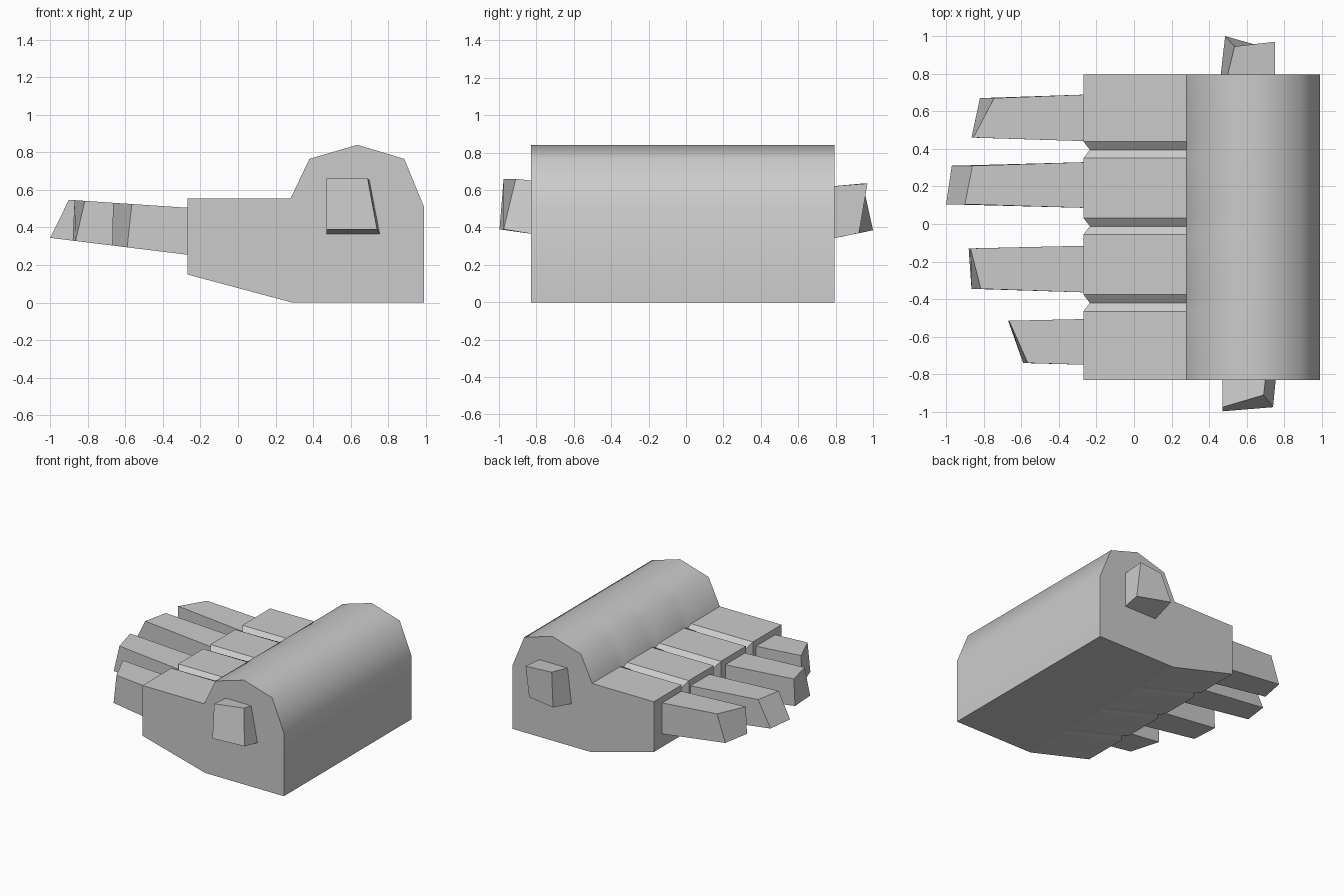
import bpy, bmesh, math

cube = bpy.data.objects.get("Cube")
if cube:
    bpy.data.objects.remove(cube, do_unlink=True)

grey = bpy.data.materials.new("plain grey")
grey.use_nodes = True
grey.diffuse_color = (0.6, 0.6, 0.6, 1)
grey.node_tree.nodes["Principled BSDF"].inputs["Base Color"].default_value = (0.6, 0.6, 0.6, 1)


def loft(name, rings, smooth_segments=()):
    """Skin a row of matching rings, cap both ends and smooth chosen strips."""
    bm = bmesh.new()
    rows = [[bm.verts.new(p) for p in ring] for ring in rings]
    n = len(rows[0])
    for a, b in zip(rows, rows[1:]):
        for i in range(n):
            j = (i + 1) % n
            face = bm.faces.new((a[i], a[j], b[j], b[i]))
            face.smooth = i in smooth_segments
    bm.faces.new(rows[0])
    bm.faces.new(rows[-1])
    bmesh.ops.recalc_face_normals(bm, faces=bm.faces)
    for edge in bm.edges:
        edge.smooth = edge.calc_face_angle(0) < math.radians(60)
    mesh = bpy.data.meshes.new(name)
    bm.to_mesh(mesh)
    bm.free()
    mesh.materials.append(grey)
    obj = bpy.data.objects.new(name, mesh)
    bpy.context.collection.objects.link(obj)
    return obj


# Foot body: side profile swept across, pinched where the toes divide
def body_ring(y, groove=0):
    front, top = -0.27 + 0.035 * groove, 0.555
    profile = [(front, 0.15), (0.29, 0), (0.99, 0), (0.99, 0.51), (0.885, 0.765),
               (0.635, 0.84), (0.38, 0.765), (0.28, top - 0.02 * groove),
               (front, top - 0.05 * groove)]
    return [(x, y, z) for x, z in profile]


rings = [body_ring(0.795)]
for y in (0.395, -0.012, -0.42):
    rings += [body_ring(y + 0.045), body_ring(y, 1), body_ring(y - 0.045)]
rings.append(body_ring(-0.83))
loft("foot_body", rings, smooth_segments=(2, 3, 4, 5, 6))


# Toes: base sides, tip sides, then tip x as top and bottom at each side
def toe(name, base, tip, top_x, bottom_x):
    def top(x):
        return 0.505 - (x + 0.27) * 0.067

    def bottom(x):
        return 0.255 - (x + 0.27) * 0.123

    def ring(ys, tops, bottoms):
        return [(tops[0], ys[0], top(tops[0])), (tops[1], ys[1], top(tops[1])),
                (bottoms[1], ys[1], bottom(bottoms[1])),
                (bottoms[0], ys[0], bottom(bottoms[0]))]

    root = (-0.23, -0.23)
    loft(name, [ring(base, root, root), ring(tip, top_x, bottom_x)])


toe("toe_1", (0.69, 0.44), (0.67, 0.46), (-0.745, -0.855), (-0.82, -0.865))
toe("toe_2", (0.33, 0.085), (0.31, 0.105), (-0.86, -0.90), (-0.97, -1.0))
toe("toe_3", (-0.115, -0.365), (-0.13, -0.345), (-0.87, -0.815), (-0.88, -0.865))
toe("toe_4", (-0.505, -0.75), (-0.515, -0.74), (-0.665, -0.565), (-0.67, -0.59))

# Ankle pegs: inner ring at the body wall, outer ring skewed
loft("front_ankle_peg", [
    [(0.47, -0.82, 0.65), (0.70, -0.82, 0.65), (0.755, -0.82, 0.365), (0.47, -0.82, 0.365)],
    [(0.47, -0.975, 0.66), (0.69, -0.91, 0.66), (0.74, -0.975, 0.39), (0.47, -0.997, 0.39)]])
loft("back_ankle_peg", [
    [(0.495, 0.78, 0.62), (0.75, 0.78, 0.62), (0.75, 0.78, 0.34), (0.46, 0.78, 0.34)],
    [(0.535, 0.945, 0.635), (0.75, 0.97, 0.635), (0.75, 0.925, 0.37), (0.485, 1.0, 0.385)]])
